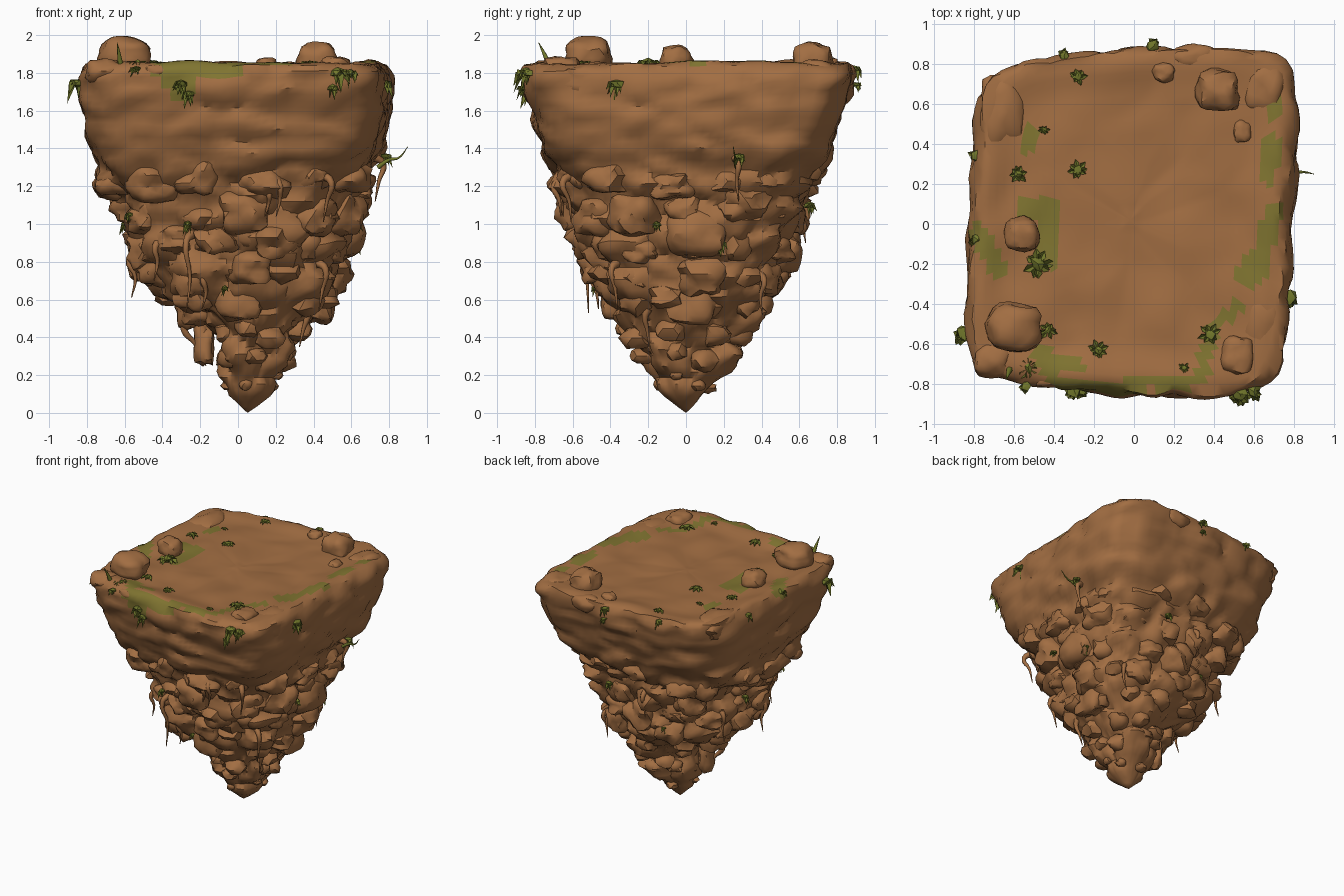
import bpy, bmesh, math, random
from mathutils import Vector, Matrix, noise

if "Cube" in bpy.data.objects:
    bpy.data.objects.remove(bpy.data.objects["Cube"])

random.seed(7)


def material(name, rgb):
    m = bpy.data.materials.new(name)
    m.diffuse_color = (*rgb, 1)
    m.use_nodes = True
    m.node_tree.nodes["Principled BSDF"].inputs["Base Color"].default_value = m.diffuse_color
    return m


EARTH = material("earth brown", (0.36, 0.155, 0.055))
STAIN = material("moss stain", (0.215, 0.175, 0.03))
MOSS = material("moss green", (0.17, 0.19, 0.025))


def finish(bm, name, mats, angle=40):
    me = bpy.data.meshes.new(name)
    bm.to_mesh(me)
    bm.free()
    ob = bpy.data.objects.new(name, me)
    bpy.context.collection.objects.link(ob)
    for m in mats:
        me.materials.append(m)
    bpy.ops.object.select_all(action='DESELECT')
    ob.select_set(True)
    bpy.context.view_layer.objects.active = ob
    bpy.ops.object.shade_smooth_by_angle(angle=math.radians(angle))
    return ob


# Outline by height: z, x min, x max, y min, y max, squareness
PROFILE = [(0.0, 0.04, 0.06, -0.01, 0.01, 2), (0.11, -0.07, 0.18, -0.13, 0.12, 2.2),
           (0.22, -0.09, 0.24, -0.21, 0.21, 2.2), (0.42, -0.10, 0.32, -0.34, 0.33, 2.3),
           (0.52, -0.20, 0.40, -0.40, 0.40, 2.4), (0.62, -0.42, 0.52, -0.45, 0.45, 2.6),
           (0.80, -0.55, 0.57, -0.53, 0.53, 2.8), (1.00, -0.58, 0.62, -0.60, 0.60, 3),
           (1.14, -0.62, 0.66, -0.64, 0.65, 3.2), (1.20, -0.74, 0.70, -0.67, 0.68, 3.6),
           (1.32, -0.75, 0.72, -0.73, 0.73, 4.5), (1.38, -0.78, 0.76, -0.77, 0.77, 5),
           (1.60, -0.82, 0.80, -0.82, 0.84, 6), (1.74, -0.83, 0.80, -0.87, 0.89, 7),
           (1.80, -0.83, 0.79, -0.87, 0.90, 7), (1.84, -0.80, 0.76, -0.84, 0.88, 7)]


def outline(z):
    for a, b in zip(PROFILE, PROFILE[1:]):
        if z <= b[0]:
            t = (z - a[0]) / (b[0] - a[0])
            return [p + (q - p) * t for p, q in zip(a, b)]
    return list(PROFILE[-1])


def shell(theta, z, scale=1.0):
    """Point on the plain outline, before rock relief."""
    _, x0, x1, y0, y1, n = outline(z)
    c, s = math.cos(theta), math.sin(theta)
    r = scale / (abs(c) ** n + abs(s) ** n) ** (1 / n)
    x = (x0 + x1) / 2 + r * c * (x1 - x0) / 2
    y = (y0 + y1) / 2 + r * s * (y1 - y0) / 2
    y *= 1 - 0.12 * max(0, -x)
    return Vector((x + 0.045 * y, y, z))


def lumps(p, size):
    d = noise.voronoi(Vector((p.x / size, p.y / size, p.z / size * 1.5)))[0]
    return min(d[1] - d[0], 0.55) - 0.3


def surface(theta, z):
    p = shell(theta, z)
    out = Vector((p.x - 0.05, p.y, 0))
    width = out.length
    out.normalize()
    low = max(0, min(1, (1.45 - z) / 0.3))
    k = min(1, width / 0.25)
    d = lumps(p, 0.30) * (0.06 + 0.09 * low) + lumps(p + Vector((3, 1, 2)), 0.13) * (0.015 + 0.03 * low)
    d += 0.022 * noise.noise(Vector((p.x * 3, p.y * 3, p.z * 13)))
    return p + out * d * k + Vector((0, 0, 0.02 * k * noise.noise(p * 6)))


# Moss strips on the top: x, y to x, y, radius
STRIPS = [(-.52, .40, -.52, .45, .05), (-.55, .08, -.42, .08, .05), (-.42, .08, -.43, -.18, .06),
          (-.78, -.05, -.68, -.22, .05), (-.46, -.66, -.42, -.74, .055), (-.33, -.70, -.30, -.70, .05),
          (-.40, -.82, .0, -.82, .04), (.0, -.79, .34, -.78, .04), (.35, -.76, .38, -.52, .035),
          (.38, -.52, .52, -.42, .035), (.58, -.25, .62, -.20, .075), (.64, -.15, .70, .06, .05),
          (.67, .24, .69, .40, .045), (.71, .55, .71, .65, .035)]


def mossy(p):
    if p.z < 1.78:
        return math.hypot(p.x + 0.3, (p.z - 1.74) * 1.1) < 0.09 and p.y < -0.6
    for ax, ay, bx, by, r in STRIPS:
        a, b, q = Vector((ax, ay)), Vector((bx, by)), Vector((p.x, p.y))
        t = max(0, min(1, (q - a).dot(b - a) / (b - a).length_squared))
        if (q - a.lerp(b, t)).length < r:
            return True
    return False


# Main body: rocky sides lofted up to a nearly flat top
SEG, LEVELS, TOP = 120, 58, 22
bm = bmesh.new()
rings = []
for i in range(LEVELS + 1):
    z = 0.03 + 1.81 * i / LEVELS
    rings.append([bm.verts.new(surface(2 * math.pi * j / SEG, z)) for j in range(SEG)])
for i in range(1, TOP):
    f = 1 - i / TOP
    ring = []
    for j in range(SEG):
        p = shell(2 * math.pi * j / SEG, 1.84, f)
        rim = max(0, 1 - abs(f - 0.92) / 0.15)
        p.z = 1.835 + 0.022 * rim + 0.018 * noise.noise(p * 4) + 0.02 * lumps(p, 0.35)
        ring.append(bm.verts.new(p))
    rings.append(ring)
for a, b in zip(rings, rings[1:]):
    for j in range(SEG):
        k = (j + 1) % SEG
        bm.faces.new((a[j], a[k], b[k], b[j]))
tip, mid = bm.verts.new((0.05, 0, 0)), bm.verts.new((-0.02, 0.02, 1.835))
for j in range(SEG):
    k = (j + 1) % SEG
    bm.faces.new((rings[0][k], rings[0][j], tip))
    bm.faces.new((rings[-1][j], rings[-1][k], mid))
for f in bm.faces:
    f.material_index = int(mossy(f.calc_center_median()))
finish(bm, "island_body", [EARTH, STAIN])


def rock(bm, centre, size, rough=0.22, sub=3, turn=0.0):
    """Faceted boulder added to a shared mesh."""
    made = bmesh.ops.create_icosphere(bm, subdivisions=sub, radius=1)["verts"]
    seed = Vector(centre) * 9
    rot = Matrix.Rotation(turn, 3, 'Z')
    for v in made:
        n = v.co.normalized()
        box = n / max(abs(n.x), abs(n.y), abs(n.z))
        q = n.lerp(box, 0.3) * (1 + rough * noise.noise(n * 1.6 + seed) - 0.05)
        v.co = rot @ Vector((q.x * size[0], q.y * size[1], q.z * size[2])) + Vector(centre)


# Boulders on the top
bm = bmesh.new()
for x, y, z, sx, sy, sz in [(-.60, -.52, 1.90, .145, .13, .095), (.42, .67, 1.86, .115, .115, .105),
                            (-.56, -.05, 1.87, .09, .09, .08), (.52, -.66, 1.83, .09, .10, .06),
                            (.15, .76, 1.84, .06, .05, .045), (-.71, -.68, 1.81, .10, .09, .07),
                            (-.66, .56, 1.77, .12, .20, .10), (.65, -.50, 1.76, .12, .22, .10),
                            (.66, .68, 1.77, .11, .14, .10), (.54, .46, 1.82, .05, .06, .04),
                            (-.40, -.76, 1.81, .10, .06, .04), (.30, .83, 1.79, .12, .07, .07)]:
    rock(bm, (x, y, z), (sx, sy, sz))
finish(bm, "top_boulders", [EARTH])

# Stones bulging from the lower sides
bm = bmesh.new()
for z, count, size in [(1.24, 15, .125), (1.06, 13, .13), (.90, 13, .12), (.74, 12, .11),
                       (.58, 10, .09), (.42, 8, .08), (.28, 7, .065), (.15, 5, .045)]:
    for i in range(count):
        t = 2 * math.pi * (i + random.uniform(-.3, .3)) / count + z * 5
        h = z + random.uniform(-.05, .05)
        p = shell(t, h, 0.87)
        s = size * random.uniform(.75, 1.15)
        rock(bm, p, (s, s, s * random.uniform(.6, .95)), .35, 2 if s < .1 else 3, t)
rock(bm, (-.65, -.1, 1.21), (.12, .2, .085))
rock(bm, (.58, .05, .95), (.10, .17, .13))
rock(bm, (.16, -.50, 1.0), (.23, .10, .15))
rock(bm, (0, -.36, .6), (.14, .1, .12))
finish(bm, "side_stones", [EARTH])

# Hanging spurs under the body
bm = bmesh.new()
rock(bm, (-.25, 0, .56), (.09, .13, .13), .35)
rock(bm, (-.18, 0, .37), (.055, .08, .13), .35)
rock(bm, (-.13, 0, .50), (.05, .08, .05), .3)
rock(bm, (.43, .02, .58), (.085, .13, .12), .35)
finish(bm, "hanging_spurs", [EARTH])


def root(name, points, radius, mat=EARTH):
    cu = bpy.data.curves.new(name, 'CURVE')
    cu.dimensions = '3D'
    cu.bevel_depth, cu.bevel_resolution, cu.resolution_u = radius, 1, 4
    sp = cu.splines.new('BEZIER')
    sp.bezier_points.add(len(points) - 1)
    for i, (bp, p) in enumerate(zip(sp.bezier_points, points)):
        bp.co = p
        bp.handle_left_type = bp.handle_right_type = 'AUTO'
        bp.radius = 1 - 0.9 * i / (len(points) - 1)
    cu.materials.append(mat)
    ob = bpy.data.objects.new(name, cu)
    bpy.context.collection.objects.link(ob)


# Roots dangling from the sides: angle, start height, length
for deg, z, length in [(-114, .95, .42), (-130, .92, .22), (-52, 1.26, .25), (20, 1.36, .24),
                       (-42, .80, .26), (48, .74, .22), (-70, 1.24, .20), (-75, 1.20, .16),
                       (150, .95, .25), (200, .85, .24), (250, .75, .2), (100, 1.1, .2), (-30, .55, .2)]:
    t = math.radians(deg)
    a, b = shell(t, z, 0.92), shell(t, z - 0.04, 1.05)
    c = shell(t, z - length * .5, 1) * .4 + b * .6
    d = c + Vector((-0.02, 0.01, 0))
    c.z, d.z = z - length * .55, z - length
    root("root", [a, b, c, d], 0.026)
root("hooked_root", [(-.27, -.05, .55), (-.285, -.05, .44), (-.23, -.03, .37), (-.17, 0, .25)], .03)
root("side_twig", [(.74, .27, 1.30), (.80, .26, 1.34), (.85, .26, 1.35), (.90, .25, 1.41)], .014, MOSS)


def tuft(bm, p, size, out):
    """Clump of pointed, drooping leaves around a small cushion."""
    p, out = Vector(p), Vector(out)
    rock(bm, p, (size * .45, size * .45, size * .3), .6, 1)
    for i in range(8):
        a = 2 * math.pi * (i + random.random() * .6) / 8
        r = size * random.uniform(.7, 1.1)
        d = Vector((math.cos(a), math.sin(a), 0))
        w = Vector((-d.y, d.x, 0)) * size * .24
        drop = Vector((0, 0, -r * random.uniform(.1, .4)))
        if out.length > 0:
            d, drop = d * .45 + out * .3, Vector((0, 0, -r * random.uniform(.2, 1.3)))
        m = p + d * r * .6 + drop * .3 + Vector((0, 0, size * .25))
        pts = [p + Vector((0, 0, size * .1)), m - w, p + d * r + drop, m + w]
        v = [bm.verts.new(q) for q in pts]
        bm.faces.new((v[0], v[1], v[2]))
        bm.faces.new((v[0], v[2], v[3]))


# Moss clumps on the top and over the rim
bm = bmesh.new()
for x, y, s in [(-.28, .74, .05), (-.58, .25, .055), (-.28, .27, .055), (-.48, -.2, .09), (-.43, -.53, .05),
                (-.18, -.63, .055), (.38, -.55, .06), (-.53, -.72, .07), (-.45, .47, .03), (.25, -.72, .03)]:
    tuft(bm, (x, y, 1.85), s, (0, 0, 0))
for x, y, z, s in [(-.35, .84, 1.82, .06), (.10, .89, 1.82, .07), (-.79, .34, 1.80, .06), (-.78, -.08, 1.82, .08),
                   (-.85, -.55, 1.75, .09), (.53, -.85, 1.80, .10), (.50, -.86, 1.72, .06), (.77, -.37, 1.74, .09),
                   (.73, .60, 1.80, .06), (-.30, -.83, 1.74, .09), (-.26, -.83, 1.69, .07), (-.54, -.81, 1.82, .06),
                   (.10, .90, 1.74, .05), (.60, -.84, 1.80, .07)]:
    tuft(bm, (x, y, z), s, Vector((x, y, 0)).normalized())
# Moss clumps lower on the sides
for deg, z, s in [(-113, 1.0, .055), (-100, .66, .045), (20, 1.36, .06), (-14, 1.0, .05), (18, .9, .06),
                  (170, 1.0, .05), (75, 1.1, .06), (110, .8, .05), (215, 1.05, .05)]:
    t = math.radians(deg)
    p = shell(t, z, 1.03)
    tuft(bm, p, s, Vector((p.x, p.y, 0)).normalized())
finish(bm, "moss_clumps", [MOSS], 30)

# Upright sprig beside the tallest boulder
root("moss_sprig", [(-.62, -.72, 1.83), (-.63, -.75, 1.9), (-.64, -.78, 1.96)], .018, MOSS)
